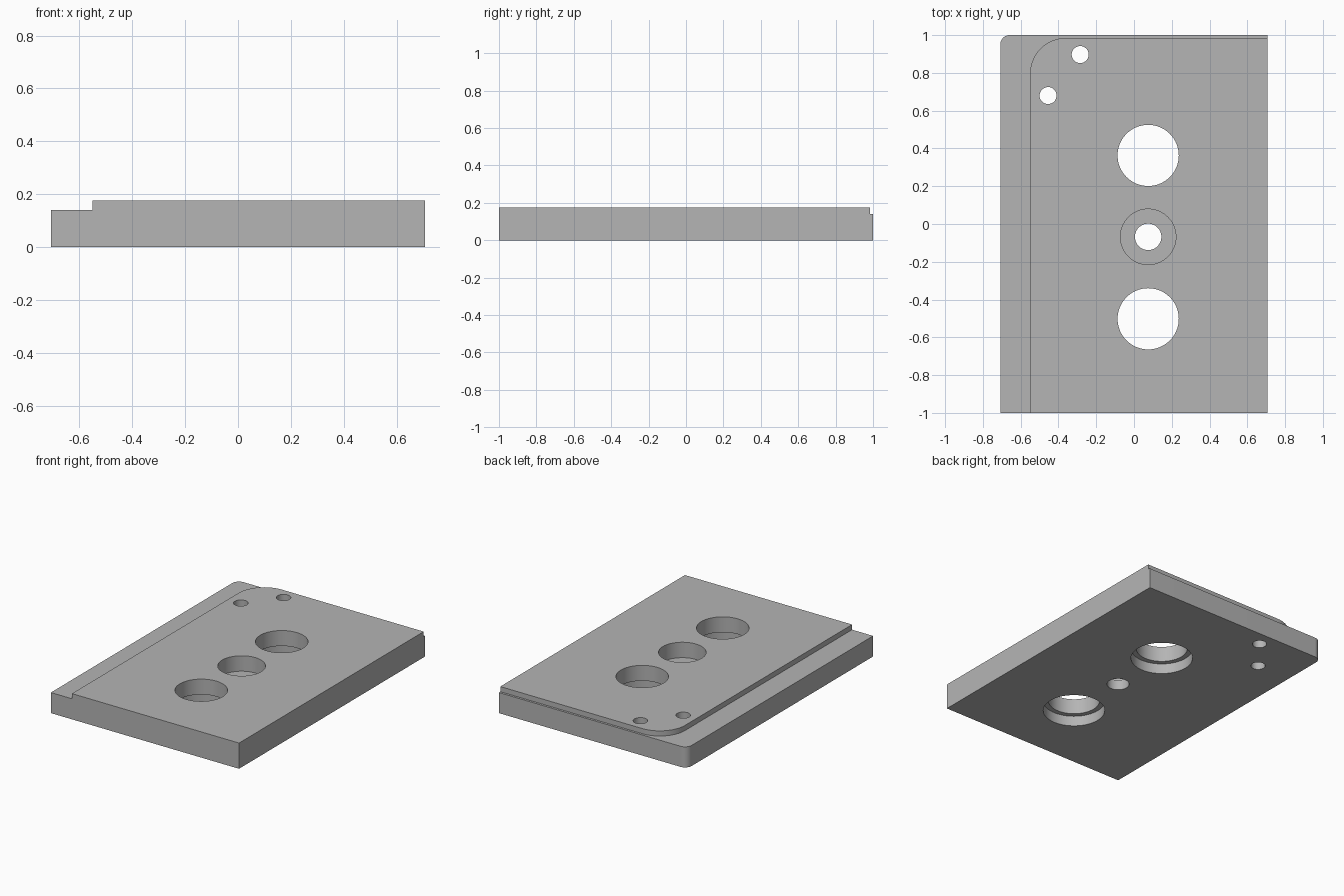
import bpy, bmesh, math

cube = bpy.data.objects.get("Cube")
if cube:
    bpy.data.objects.remove(cube, do_unlink=True)

grey = bpy.data.materials.new("machined grey")
grey.use_nodes = True
colour = (0.46, 0.46, 0.46, 1)
grey.diffuse_color = colour
grey.node_tree.nodes["Principled BSDF"].inputs["Base Color"].default_value = colour

HALF_X, HALF_Y, TOP, STEP = 0.708, 1.0, 0.175, 0.14


def corner(x, y, r, n=16):
    """Rounded back-right corner, from its lower to its upper tangent."""
    return [(x + r - r * math.cos(a), y - r + r * math.sin(a))
            for a in (math.pi / 2 * i / n for i in range(n + 1))]


def circle(x, y, r, n=64):
    return [(x + r * math.cos(2 * math.pi * i / n), y + r * math.sin(2 * math.pi * i / n))
            for i in range(n)]


def prism(name, outline, z0, z1):
    """Extrude a flat outline between two heights."""
    bm = bmesh.new()
    face = bm.faces.new([bm.verts.new((x, y, z0)) for x, y in outline])
    up = bmesh.ops.extrude_face_region(bm, geom=[face])["geom"]
    moved = [v for v in up if isinstance(v, bmesh.types.BMVert)]
    bmesh.ops.translate(bm, verts=moved, vec=(0, 0, z1 - z0))
    bmesh.ops.recalc_face_normals(bm, faces=bm.faces)
    mesh = bpy.data.meshes.new(name)
    bm.to_mesh(mesh)
    bm.free()
    mesh.materials.append(grey)
    obj = bpy.data.objects.new(name, mesh)
    bpy.context.collection.objects.link(obj)
    return obj


# Plate with one rounded corner
plate = prism("plate", [(HALF_X, -HALF_Y), (-HALF_X, -HALF_Y)]
              + corner(-HALF_X, HALF_Y, 0.05) + [(HALF_X, HALF_Y)], 0, TOP)

# Rebate along the right and back edges
rebate = [(-0.9, -1.2), (-0.55, -1.2)] + corner(-0.55, 0.985, 0.19)
rebate += [(0.9, 0.985), (0.9, 1.2), (-0.9, 1.2)]
cutters = [prism("rebate_cutter", rebate, STEP, 0.4)]

# Large through holes, counterbored from below
for y in (0.363, -0.502):
    cutters.append(prism("large_hole_cutter", circle(0.075, y, 0.162), -0.1, 0.4))
    cutters.append(prism("lower_bore_cutter", circle(0.075, y, 0.195), -0.1, 0.07))

# Centre hole, counterbored from above
cutters.append(prism("centre_hole_cutter", circle(0.075, -0.068, 0.07), -0.1, 0.4))
cutters.append(prism("upper_bore_cutter", circle(0.075, -0.068, 0.147), 0.07, 0.4))

# Small pin holes near the rounded corner
for x, y in ((-0.285, 0.897), (-0.455, 0.68)):
    cutters.append(prism("pin_hole_cutter", circle(x, y, 0.045, 40), -0.1, 0.4))

# Cut the plate and keep only the finished part
bpy.ops.object.select_all(action="DESELECT")
bpy.context.view_layer.objects.active = plate
plate.select_set(True)
for cutter in cutters:
    cutter.hide_render = True
    mod = plate.modifiers.new(cutter.name, "BOOLEAN")
    mod.operation = "DIFFERENCE"
    mod.solver = "EXACT"
    mod.object = cutter
    bpy.ops.object.modifier_apply(modifier=mod.name)
    bpy.data.objects.remove(cutter, do_unlink=True)

bpy.ops.object.shade_smooth_by_angle(angle=math.radians(30))
